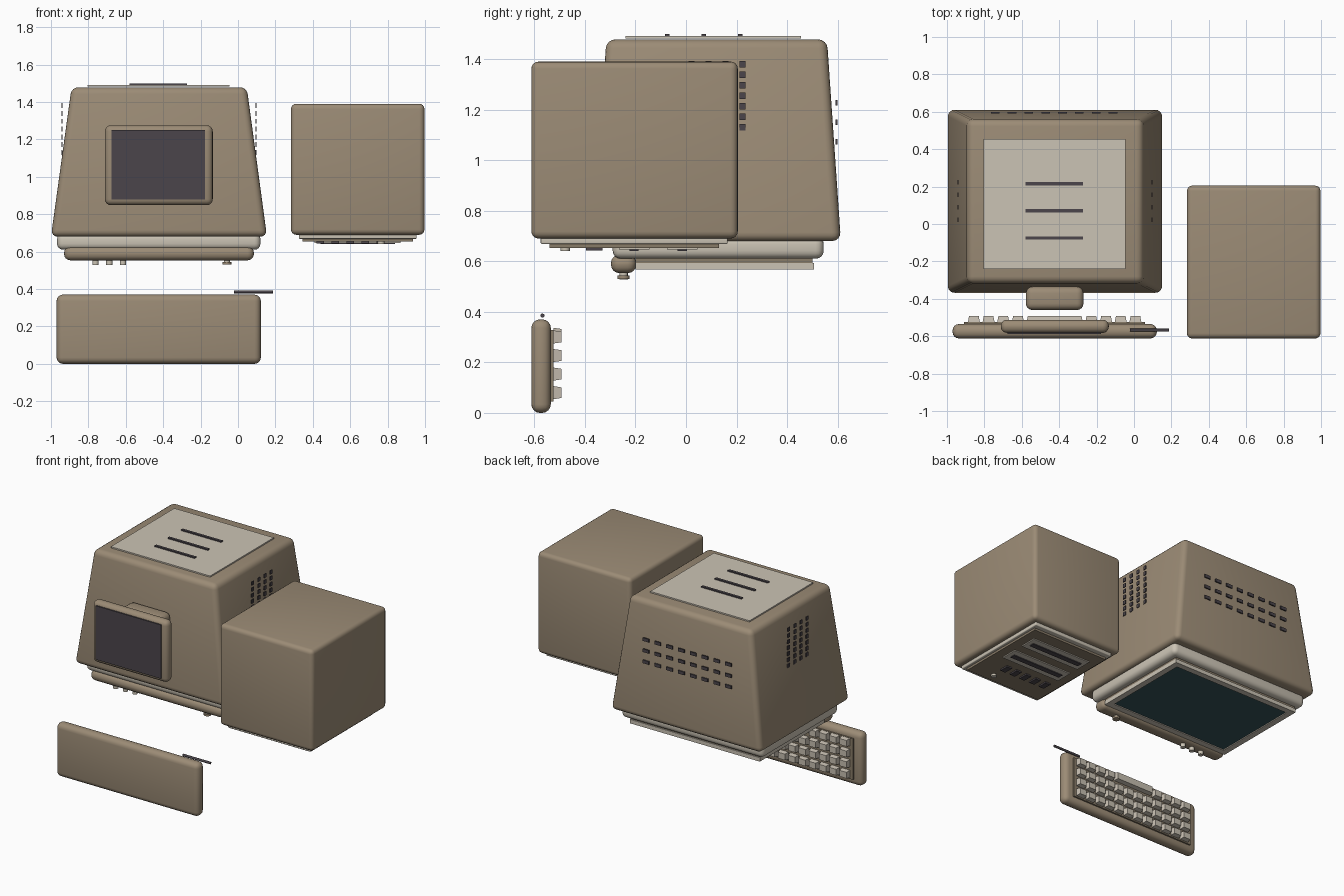
import bpy, bmesh, math
from mathutils import Matrix

if "Cube" in bpy.data.objects:
    bpy.data.objects.remove(bpy.data.objects["Cube"])


def material(name, rgb):
    m = bpy.data.materials.new(name)
    m.diffuse_color = (*rgb, 1)
    m.use_nodes = True
    m.node_tree.nodes["Principled BSDF"].inputs["Base Color"].default_value = m.diffuse_color
    return m


TAN = material("tan_plastic", (0.33, 0.26, 0.18))
BROWN = material("shaded_tan_plastic", (0.25, 0.20, 0.14))
CREAM = material("cream_plastic", (0.60, 0.55, 0.46))
KEY = material("key_plastic", (0.57, 0.52, 0.44))
DARK = material("dark_rubber", (0.07, 0.06, 0.07))
GLASS = material("screen_glass", (0.035, 0.085, 0.095))


def finish(bm, name, mat):
    bmesh.ops.recalc_face_normals(bm, faces=bm.faces)
    me = bpy.data.meshes.new(name)
    bm.to_mesh(me)
    bm.free()
    me.materials.append(mat)
    ob = bpy.data.objects.new(name, me)
    bpy.context.collection.objects.link(ob)
    return ob


def add_box(bm, x, y, z):
    """Add a box given (min, max) ranges; returns its vertices."""
    vs = bmesh.ops.create_cube(bm, size=1)["verts"]
    for v in vs:
        v.co = [lo + (c + 0.5) * (hi - lo) for c, (lo, hi) in zip(v.co, (x, y, z))]
    return vs


def round_edges(bm, r, segments=4):
    if r:
        bmesh.ops.bevel(bm, geom=bm.edges[:], offset=r, segments=segments,
                        profile=0.5, affect='EDGES', clamp_overlap=True)


def box(name, mat, x, y, z, r=0.0):
    bm = bmesh.new()
    add_box(bm, x, y, z)
    round_edges(bm, r)
    return finish(bm, name, mat)


def boxes(name, mat, ranges):
    bm = bmesh.new()
    for x, y, z in ranges:
        add_box(bm, x, y, z)
    return finish(bm, name, mat)


def around(c, half):
    return (c - half, c + half)


def cylinder(name, mat, centre, r, depth, axis='Z'):
    bm = bmesh.new()
    rot = Matrix.Rotation(math.pi / 2, 4, 'Y') if axis == 'X' else Matrix()
    bmesh.ops.create_cone(bm, cap_ends=True, segments=24, radius1=r, radius2=r,
                          depth=depth, matrix=Matrix.Translation(centre) @ rot)
    return finish(bm, name, mat)


# Monitor case: a box tapering towards its back (up)
bm = bmesh.new()
for v in add_box(bm, (-1.0, 0.155), (-0.37, 0.613), (0.68, 1.478)):
    if v.co.z > 1:
        v.co.x = -0.89 if v.co.x < -0.5 else 0.047
        v.co.y = -0.315 if v.co.y < 0 else 0.558
round_edges(bm, 0.035)
finish(bm, "monitor_case", TAN)

# Back plate with three slots
box("monitor_back_plate", CREAM, (-0.805, -0.045), (-0.24, 0.455), (1.482, 1.491))
boxes("back_plate_slots", DARK,
      [((-0.58, -0.273), around(y, 0.009), (1.490, 1.499)) for y in (-0.075, 0.07, 0.215)])

# Vent grids on both sides and the back of the case
boxes("side_vents", DARK,
      [(around(x, 0.003), around(0.022 + 0.067 * i, 0.012), around(1.13 + 0.0417 * j, 0.013))
       for x in (0.097, -0.942) for i in range(4) for j in range(7)])
boxes("rear_vents", DARK,
      [(around(-0.742 + 0.09 * i, 0.023), around(0.596, 0.004), around(1.073 + 0.077 * j, 0.011))
       for i in range(8) for j in range(3)])

# Screen surround, frame and glass
box("screen_bezel", CREAM, (-0.967, 0.12), (-0.29, 0.545), (0.61, 0.70), 0.032)
box("screen_recess", BROWN, (-0.915, 0.07), (-0.20, 0.50), (0.592, 0.615))
FX, FY, FZ = (-0.92, 0.075), (-0.20, 0.507), (0.567, 0.594)
boxes("screen_frame", CREAM, [
    (FX, (FY[0], FY[0] + 0.042), FZ), (FX, (FY[1] - 0.042, FY[1]), FZ),
    ((FX[0], FX[0] + 0.042), (FY[0] + 0.042, FY[1] - 0.042), FZ),
    ((FX[1] - 0.042, FX[1]), (FY[0] + 0.042, FY[1] - 0.042), FZ)])
box("screen", GLASS, (-0.88, 0.035), (-0.16, 0.467), (0.573, 0.60))

# Control bar with knobs and power button
box("control_bar", TAN, (-0.93, 0.085), (-0.297, -0.197), (0.553, 0.627), 0.034)
for i, x in enumerate((-0.762, -0.688, -0.615)):
    cylinder(f"control_knob_{i + 1}", CREAM, (x, -0.247, 0.543), 0.017, 0.03)
cylinder("power_button_stem", CREAM, (-0.06, -0.247, 0.55), 0.016, 0.025)
cylinder("power_button", TAN, (-0.06, -0.247, 0.537), 0.024, 0.014)

# Monitor stand
box("stand_neck", TAN, (-0.578, -0.27), (-0.46, -0.335), (0.91, 1.22), 0.035)
box("stand_base", TAN, (-0.712, -0.135), (-0.582, -0.512), (0.848, 1.275), 0.032)
box("stand_foot_pad", DARK, (-0.677, -0.177), (-0.589, -0.57), (0.878, 1.25))

# Computer box with front panel, drives, vents and lamp
box("computer_case", TAN, (0.283, 0.997), (-0.612, 0.205), (0.69, 1.39), 0.028)
box("computer_front_rim", CREAM, (0.325, 0.955), (-0.575, 0.165), (0.668, 0.70), 0.006)
box("computer_front_panel", BROWN, (0.345, 0.935), (-0.54, 0.13), (0.653, 0.68))
boxes("drive_frames", CREAM, [((0.41, 0.87), around(-0.015, 0.06), (0.646, 0.66)),
                              ((0.41, 0.87), around(-0.205, 0.06), (0.646, 0.66))])
boxes("drive_slots", DARK, [((0.44, 0.84), around(y, 0.018), (0.641, 0.65))
                            for y in (-0.015, -0.205)])
boxes("panel_vents", DARK, [(around(0.44 + 0.08 * i, 0.02), around(-0.363, 0.033), (0.643, 0.66))
                            for i in range(5)])
cylinder("power_lamp", CREAM, (0.765, -0.478, 0.648), 0.018, 0.016)

# Keyboard body and plate; its keys face +y
box("keyboard_body", TAN, (-0.97, 0.122), (-0.612, -0.535), (0.0, 0.37), 0.034)
box("keyboard_plate", BROWN, (-0.91, 0.06), (-0.545, -0.524), (0.045, 0.328))

# Tapered keys in four rows, with a space bar in the row nearest the monitor
bm = bmesh.new()


def add_key(x, z, hx, hz):
    for v in add_box(bm, around(x, hx), (-0.525, -0.493), around(z, hz)):
        if v.co.y > -0.51:
            v.co.x += math.copysign(0.006, x - v.co.x)
            v.co.z += math.copysign(0.005, z - v.co.z)


for row in range(4):
    for col in range(12):
        x = -0.856 + 0.0785 * col
        if row < 3 or not 4 <= col <= 7:
            add_key(x, 0.08 + 0.0735 * row, 0.032, 0.026)
add_key(-0.424, 0.309, 0.15, 0.028)
finish(bm, "keyboard_keys", KEY)

# Keyboard cable
cylinder("keyboard_cable", DARK, (0.083, -0.568, 0.385), 0.008, 0.21, 'X')

# Smooth the rounded edges, keep hard ones sharp
for ob in bpy.context.collection.objects:
    ob.select_set(True)
    bpy.context.view_layer.objects.active = ob
bpy.ops.object.shade_smooth_by_angle(angle=math.radians(35))
